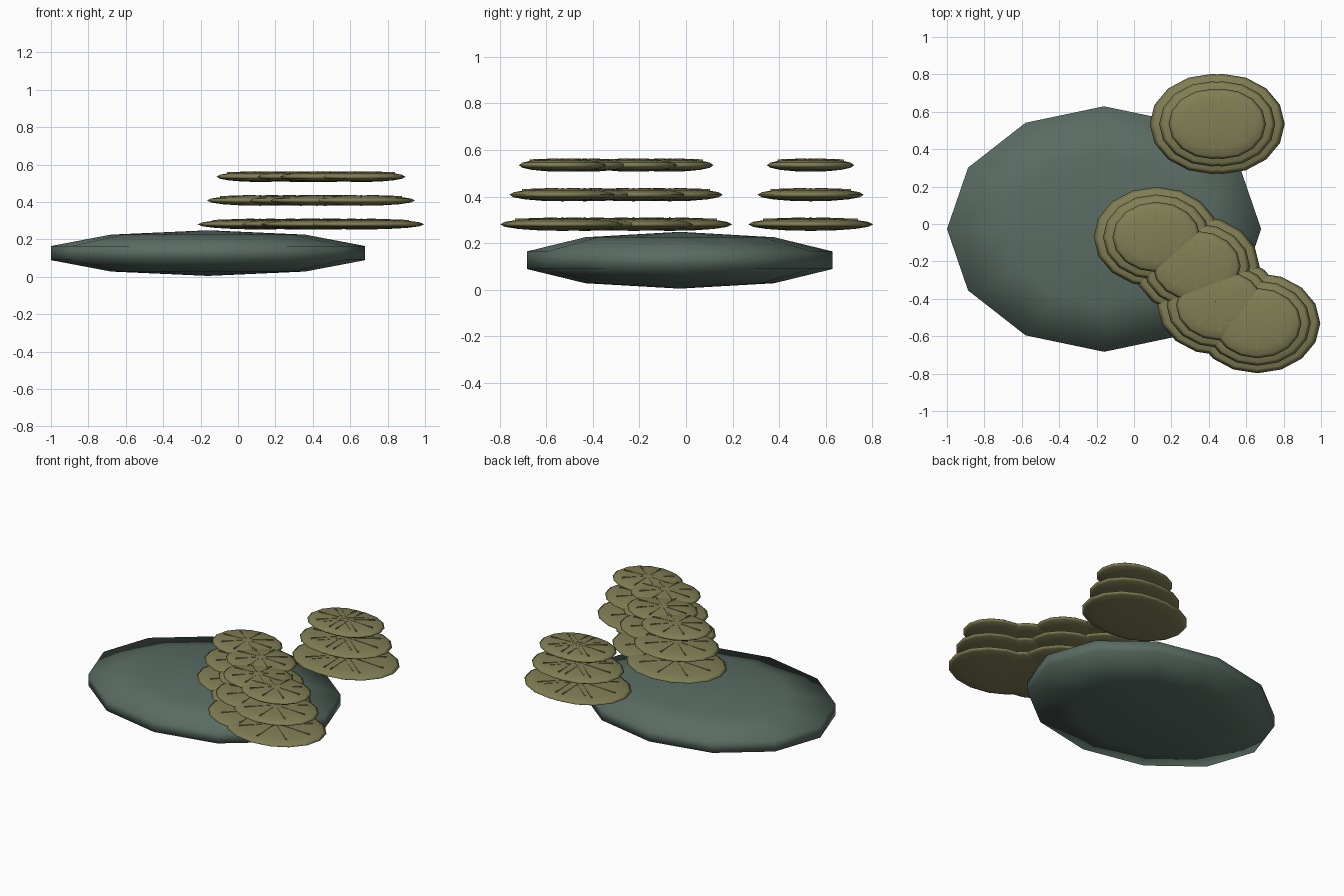
import bpy
from math import cos, sin, pi, atan2, hypot

if "Cube" in bpy.data.objects:
    bpy.data.objects.remove(bpy.data.objects["Cube"])


def material(name, color):
    m = bpy.data.materials.new(name)
    m.diffuse_color = (*color, 1)
    m.use_nodes = True
    m.node_tree.nodes["Principled BSDF"].inputs["Base Color"].default_value = m.diffuse_color
    return m


rock_mat = material("slate_green", (0.10, 0.15, 0.125))
cap_mat = material("olive", (0.22, 0.21, 0.09))


def ellipsoid(name, loc, radii, segments, rings, mat):
    bpy.ops.mesh.primitive_uv_sphere_add(segments=segments, ring_count=rings, radius=1, location=loc)
    o = bpy.context.object
    o.name, o.scale = name, radii
    bpy.ops.object.transform_apply(location=False, rotation=False, scale=True)
    bpy.ops.object.shade_smooth()
    o.data.materials.append(mat)
    return o


# Flattened boulder
ellipsoid("rock", (-0.16, -0.027, 0.127), (0.883, 0.69, 0.122), 12, 5, rock_mat)


def rib(name, x, y, z, angle, rx, ry):
    # Thin radial ridge, following the slope of the cap
    ex, ey = rx * cos(angle), ry * sin(angle)
    length = hypot(ex, ey)
    bpy.ops.mesh.primitive_cube_add(size=1, location=(x + ex * 0.45, y + ey * 0.45, z + 0.023))
    o = bpy.context.object
    o.name = name
    o.scale = (length * 0.62, 0.008, 0.008)
    o.rotation_euler = (0, 0.035, atan2(ey, ex))
    o.data.materials.append(cap_mat)


# Stacks of three shrinking caps with eight ribs each
stacks = [(0.12, -0.07), (0.335, -0.225), (0.46, -0.435),
          (0.66, -0.53), (0.42, 0.535), (0.47, 0.535)]
for s, (x, y) in enumerate(stacks):
    for t, k in enumerate((1, 0.85, 0.7)):
        z = 0.281 + 0.127 * t
        rx, ry = 0.336 * k, 0.268 * k
        ellipsoid(f"cap_{s}_{t}", (x, y, z), (rx, ry, 0.028), 16, 8, cap_mat)
        for i in range(8):
            rib(f"rib_{s}_{t}_{i}", x, y, z, i * pi / 4, rx, ry)
